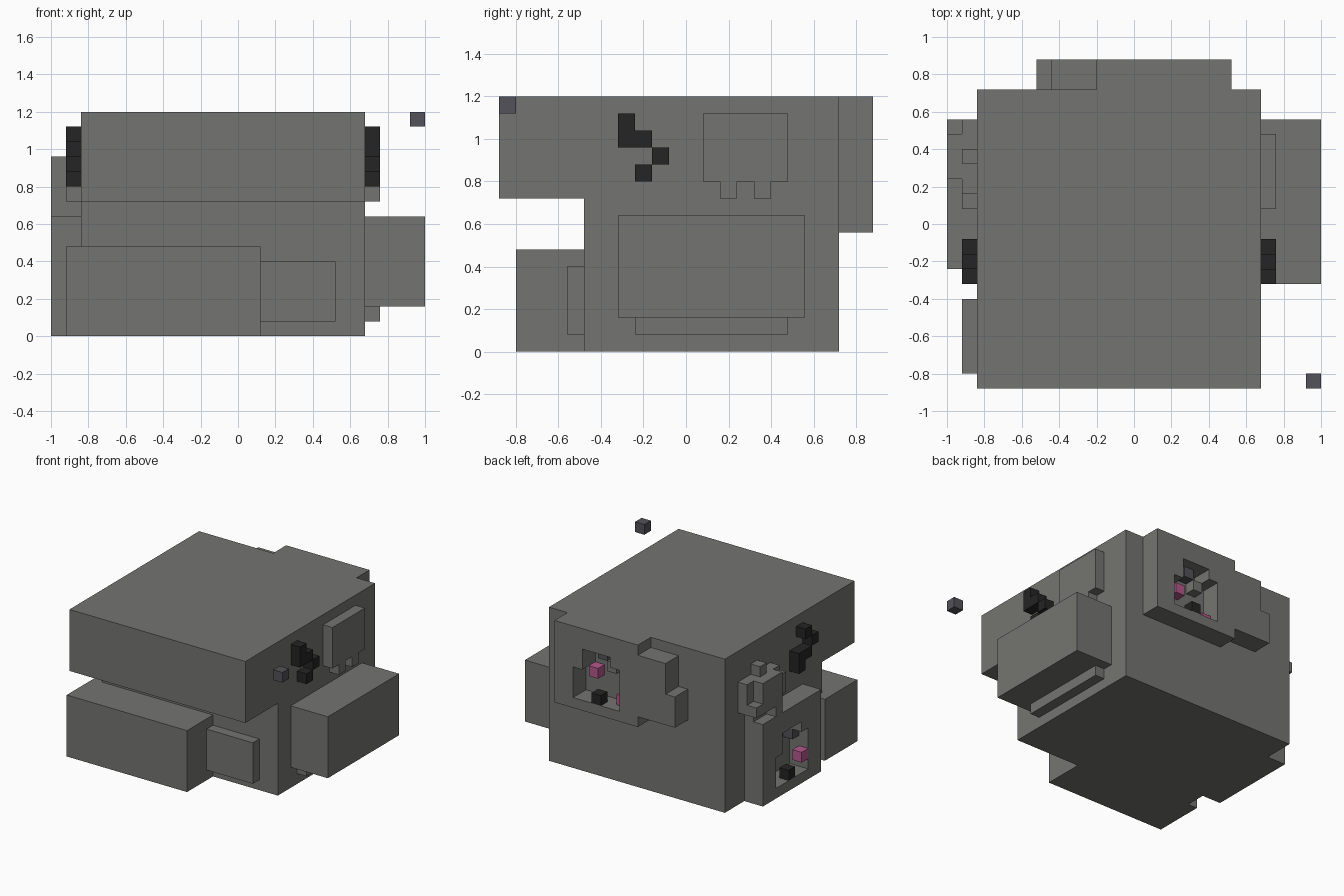
import bpy
import bmesh

old = bpy.data.objects.get("Cube")
if old:
    bpy.data.objects.remove(old, do_unlink=True)

U = 0.08  # edge of one block


def material(name, rgb):
    m = bpy.data.materials.new(name)
    m.use_nodes = True
    m.diffuse_color = (*rgb, 1)
    bsdf = next(n for n in m.node_tree.nodes if n.type == 'BSDF_PRINCIPLED')
    bsdf.inputs["Base Color"].default_value = (*rgb, 1)
    bsdf.inputs["Roughness"].default_value = 0.9
    return m


GREY = material("stone grey", (0.175, 0.175, 0.165))
BLACK = material("soot black", (0.018, 0.018, 0.018))
SLATE = material("slate", (0.085, 0.085, 0.1))
PINK = material("pink", (0.45, 0.095, 0.26))


def blocks(name, mat, *boxes):
    """One object from boxes given as (x, y, z) ranges."""
    bm = bmesh.new()
    for box in boxes:
        cube = bmesh.ops.create_cube(bm, size=1)
        for v in cube["verts"]:
            v.co = [lo + (c + 0.5) * (hi - lo) for c, (lo, hi) in zip(v.co, box)]
    mesh = bpy.data.meshes.new(name)
    bm.to_mesh(mesh)
    bm.free()
    mesh.materials.append(mat)
    ob = bpy.data.objects.new(name, mesh)
    bpy.context.collection.objects.link(ob)
    return ob


def block(name, mat, x, y, z):
    """A single unit block at its lowest corner."""
    return blocks(name, mat, ((x, x + U), (y, y + U), (z, z + U)))


# Main body with the overhanging upper front
W = (-0.84, 0.68)
blocks("body", GREY, (W, (-0.48, 0.72), (0, 0.72)), (W, (-0.88, 0.72), (0.72, 1.2)))

# Front slabs
blocks("front_slab", GREY, ((-0.92, 0.12), (-0.8, -0.4), (0, 0.48)))
blocks("front_plate", GREY, ((0.12, 0.52), (-0.56, -0.48), (0.08, 0.4)))

# Left side slab, its ledge and the toothed plate
S = (0.68, 0.76)
blocks("left_slab", GREY, ((0.68, 1), (-0.32, 0.56), (0.16, 0.64)))
blocks("left_ledge", GREY, (S, (-0.24, 0.48), (0.08, 0.16)))
blocks("left_toothed_plate", GREY, (S, (0.08, 0.48), (0.8, 1.12)),
       *[(S, (y, y + U), (0.72, 0.8)) for y in (0.16, 0.32)])

# Black marks on both sides, the second turned half a turn
cells = ((0, 2), (0, 3), (1, 2), (2, 1), (1, 0))
for side, x, flip in (("left", 0.68, False), ("right", -0.92, True)):
    marks = []
    for i, k in cells:
        if flip:
            i, k = 2 - i, 3 - k
        y, z = -0.32 + i * U, 0.8 + k * U
        marks.append(((x, x + U), (y, y + U), (z, z + U)))
    blocks(side + "_mark", BLACK, *marks)

# Right side panel with a stepped recess
R = (-1, -0.84)
blocks("right_panel", GREY,
       (R, (-0.24, 0.48), (0, 0.08)),
       (R, (-0.24, -0.08), (0.08, 0.64)),
       (R, (-0.08, 0), (0.4, 0.64)),
       (R, (0, 0.24), (0.48, 0.64)),
       (R, (0.24, 0.32), (0.32, 0.64)),
       (R, (0.32, 0.48), (0.08, 0.64)))
block("right_recess_slate", SLATE, -0.92, -0.08, 0.32)
block("right_recess_pink", PINK, -1, -0.08, 0.16)
block("right_recess_black", BLACK, -1, 0.08, 0.08)

# Knobbly lump above the right panel
I, O = (-0.92, -0.84), (-1, -0.92)
blocks("right_lump", GREY,
       (I, (0.16, 0.56), (0.72, 0.96)),
       (I, (0.24, 0.48), (0.64, 0.72)),
       (I, (0.32, 0.4), (0.96, 1.04)),
       (I, (0.08, 0.16), (0.72, 0.88)),
       (O, (0.24, 0.48), (0.72, 0.96)),
       (O, (0.24, 0.32), (0.64, 0.72)),
       (O, (0.48, 0.56), (0.72, 0.8)))

# Back panel with a stepped outline and recess
B = (0.72, 0.88)
blocks("back_panel", GREY,
       ((-0.52, -0.44), B, (0.64, 0.88)),
       ((-0.44, -0.2), B, (0.64, 1.12)),
       ((-0.2, -0.04), B, (0.56, 1.2)),
       ((-0.04, 0.36), B, (0.56, 0.64)),
       ((-0.04, 0.04), B, (0.96, 1.2)),
       ((0.04, 0.28), B, (1.04, 1.2)),
       ((0.28, 0.36), B, (0.88, 1.2)),
       ((0.36, 0.52), B, (0.56, 1.2)))
block("back_recess_stud", GREY, 0.04, 0.72, 0.88)
block("back_recess_slate", SLATE, 0.12, 0.72, 0.96)
block("back_recess_pink", PINK, 0.2, 0.72, 0.8)
block("back_recess_pink_low", PINK, -0.04, 0.72, 0.64)
block("back_recess_black", BLACK, 0.12, 0.8, 0.64)

# Loose block off the upper front corner
block("floating_block", SLATE, 0.92, -0.88, 1.12)
